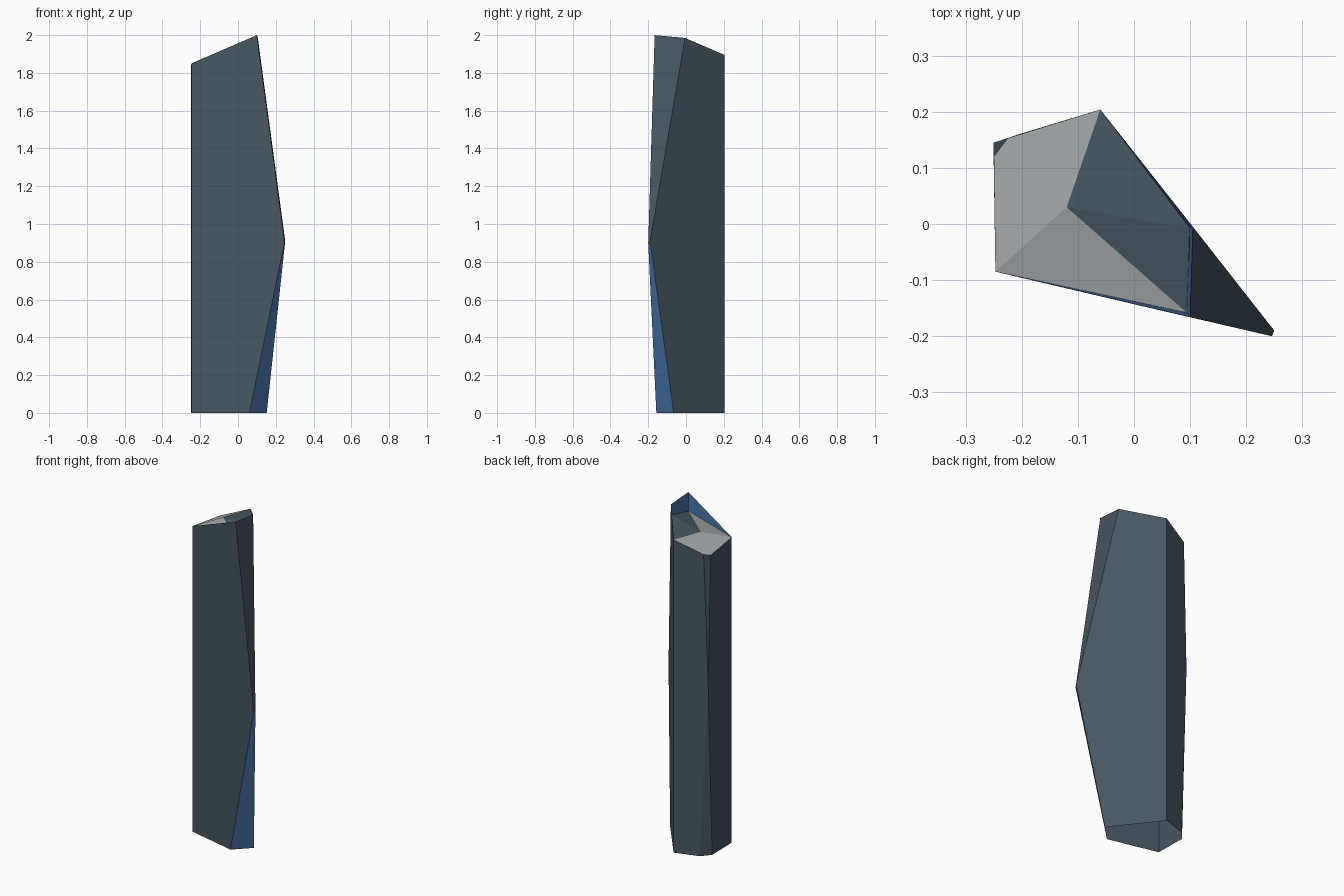
import bpy
import bmesh
from mathutils import Vector

cube = bpy.data.objects.get("Cube")
if cube:
    bpy.data.objects.remove(cube, do_unlink=True)


def make_material(name, color):
    mat = bpy.data.materials.new(name)
    mat.use_nodes = True
    mat.diffuse_color = (*color, 1)
    for node in mat.node_tree.nodes:
        if node.type == 'BSDF_PRINCIPLED':
            node.inputs["Base Color"].default_value = (*color, 1)
    return mat


slate = make_material("slate", (0.061, 0.095, 0.12))
blue = make_material("deep blue", (0.065, 0.175, 0.40))
gray = make_material("pale gray", (0.35, 0.376, 0.39))

# Corners of the shard
corners = {
    "front_right_low": (-0.247, -0.085, 0),
    "front_right_top": (-0.247, -0.085, 1.85),
    "front_left_low": (0.06, -0.157, 0),
    "peak": (0.10, -0.166, 2.0),
    "side_low": (0.152, -0.065, 0),
    "side_top": (0.105, -0.005, 1.985),
    "tip_front": (0.246, -0.20, 0.9),
    "tip_side": (0.25, -0.19, 0.91),
    "back_low": (-0.06, 0.204, 0),
    "back_top": (-0.06, 0.204, 1.895),
    "bevel_mid": (-0.25, 0.145, 1.05),
    "bevel_low_back": (-0.205, 0.16, 0),
    "bevel_low_right": (-0.25, 0.107, 0),
    "bevel_top_back": (-0.225, 0.153, 1.83),
    "bevel_top_right": (-0.25, 0.12, 1.82),
    # Floor of the recess in the top
    "floor_peak": (0.094, -0.158, 1.89),
    "floor_side": (0.099, -0.007, 1.92),
    "floor_middle": (-0.12, 0.03, 1.893),
}


def facets(name, loops, mat, inward=False):
    """Flat faces through named corners, turned out from the axis or up and in."""
    bm = bmesh.new()
    verts = {}
    for loop in loops:
        names = loop.split()
        for n in names:
            if n not in verts:
                verts[n] = bm.verts.new(corners[n])
        face = bm.faces.new([verts[n] for n in names])
        face.normal_update()
        mid = face.calc_center_median()
        if inward:
            facing = Vector((0, 0, 3)) - mid
        else:
            facing = Vector((mid.x, mid.y, 0))
        if face.normal.dot(facing) < 0:
            face.normal_flip()
    mesh = bpy.data.meshes.new(name)
    bm.to_mesh(mesh)
    bm.free()
    mesh.materials.append(mat)
    obj = bpy.data.objects.new(name, mesh)
    bpy.context.collection.objects.link(obj)
    return obj


# Outer walls, open underneath
facets("shard_walls", [
    "front_right_low front_left_low tip_front peak front_right_top",
    "side_low back_low back_top side_top tip_side",
    "peak tip_front tip_side side_top",
    "back_low bevel_low_back bevel_mid bevel_top_back back_top",
    "front_right_low front_right_top bevel_top_right bevel_mid bevel_low_right",
    "bevel_mid bevel_low_back bevel_low_right",
    "bevel_mid bevel_top_right bevel_top_back",
], slate)

# Blue facet under the side tip
facets("lower_facet", ["front_left_low side_low tip_side tip_front"], blue)

# Recessed top: rim walls, pale slopes and dark floor
facets("recess_rim", [
    "front_right_top peak floor_peak",
    "peak side_top floor_side floor_peak",
    "side_top back_top floor_side",
], blue, inward=True)
facets("pale_slopes", [
    "front_right_top floor_peak floor_middle",
    "front_right_top floor_middle bevel_top_right",
    "bevel_top_right floor_middle back_top bevel_top_back",
], gray, inward=True)
facets("recess_floor", [
    "floor_middle floor_side back_top",
    "floor_middle floor_peak floor_side",
], slate, inward=True)
